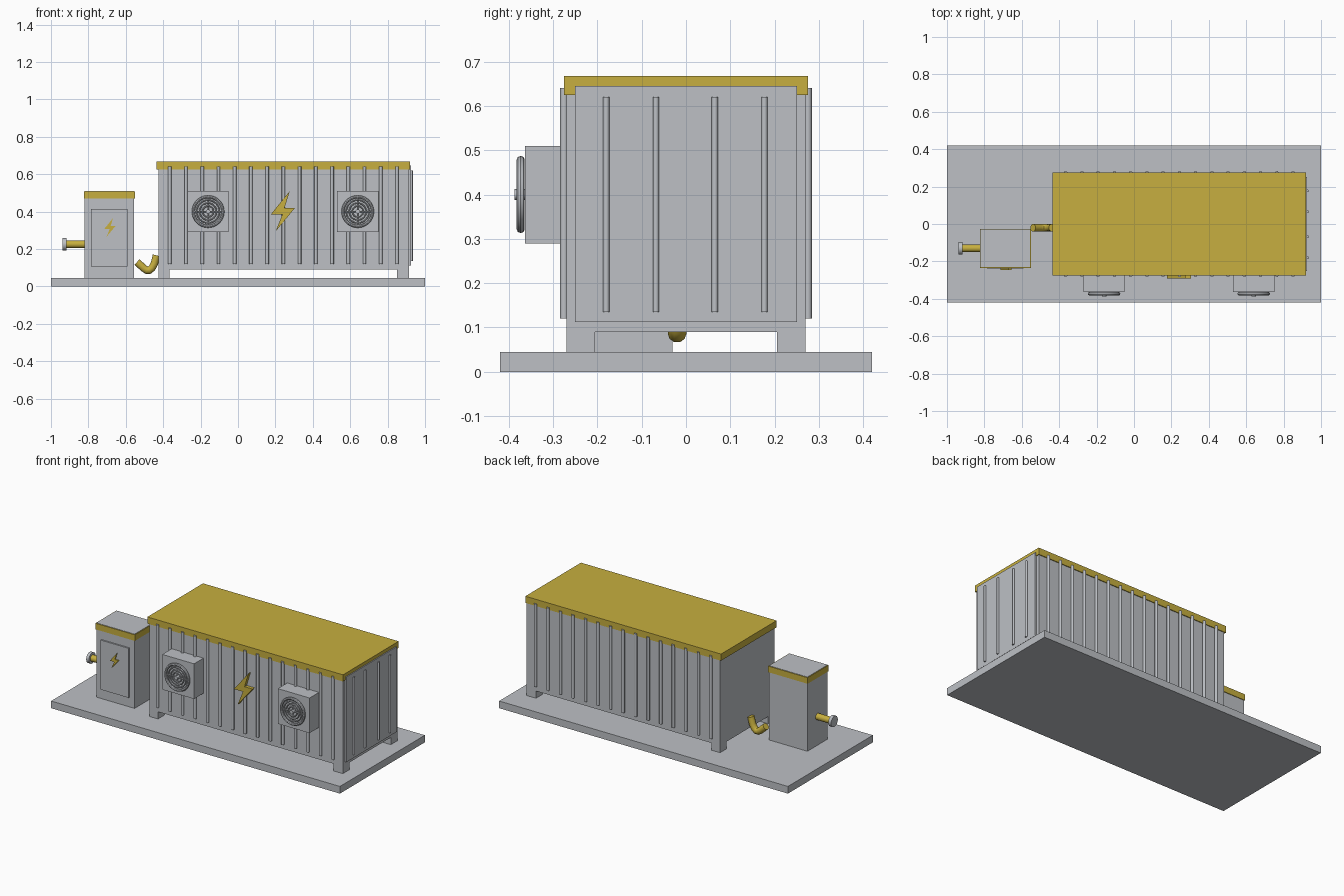
import bpy, bmesh, math
from mathutils import Vector

cube = bpy.data.objects.get("Cube")
if cube:
    bpy.data.objects.remove(cube, do_unlink=True)


def material(name, rgb):
    m = bpy.data.materials.new(name)
    m.use_nodes = True
    m.diffuse_color = (*rgb, 1)
    m.node_tree.nodes["Principled BSDF"].inputs["Base Color"].default_value = (*rgb, 1)
    return m


GREY = material("light_grey", (0.51, 0.53, 0.56))
YELLOW = material("mustard_yellow", (0.57, 0.43, 0.05))


def finish(name, bm, mat, smooth=False):
    bmesh.ops.recalc_face_normals(bm, faces=bm.faces)
    me = bpy.data.meshes.new(name)
    bm.to_mesh(me)
    bm.free()
    me.materials.append(mat)
    ob = bpy.data.objects.new(name, me)
    bpy.context.collection.objects.link(ob)
    if smooth:
        bpy.ops.object.select_all(action='DESELECT')
        bpy.context.view_layer.objects.active = ob
        ob.select_set(True)
        bpy.ops.object.shade_smooth_by_angle(angle=math.radians(40))
    return ob


def box(name, x, y, z, mat=GREY):
    """Box from its (min, max) extent on each axis."""
    bm = bmesh.new()
    bmesh.ops.create_cube(bm, size=1)
    for v in bm.verts:
        v.co = [lo + (c + 0.5) * (hi - lo) for c, (lo, hi) in zip(v.co, (x, y, z))]
    return finish(name, bm, mat)


def rod(name, a, b, r, mat=GREY, sides=16):
    """Cylinder between two points."""
    a, b = Vector(a), Vector(b)
    bm = bmesh.new()
    bmesh.ops.create_cone(bm, cap_ends=True, segments=sides, radius1=r, radius2=r,
                          depth=(b - a).length)
    rot = (b - a).to_track_quat('Z', 'Y')
    for v in bm.verts:
        v.co = rot @ v.co + (a + b) / 2
    return finish(name, bm, mat, True)


def ring(name, centre, radius, thick, deep, segs=40, sides=8):
    """Ring facing the front, with an oval section."""
    bm = bmesh.new()
    rows = []
    for i in range(segs):
        a = math.tau * i / segs
        row = []
        for j in range(sides):
            t = math.tau * j / sides
            r = radius + thick * math.cos(t)
            row.append(bm.verts.new(Vector(centre) + Vector(
                (r * math.cos(a), deep * math.sin(t), r * math.sin(a)))))
        rows.append(row)
    for i in range(segs):
        p, q = rows[i], rows[(i + 1) % segs]
        for j in range(sides):
            k = (j + 1) % sides
            bm.faces.new((p[j], q[j], q[k], p[k]))
    return finish(name, bm, GREY, True)


def bolt(name, x, z, height, y_front, y_back):
    """Lightning bolt plate, centred on x and z."""
    shape = [(0.17, 0.5), (-0.3, -0.08), (-0.01, -0.08),
             (-0.18, -0.5), (0.3, 0.08), (0.04, 0.08)]
    bm = bmesh.new()
    face = bm.faces.new([bm.verts.new((x + u * height, y_front, z + w * height))
                         for u, w in shape])
    out = bmesh.ops.extrude_face_region(bm, geom=[face])
    for v in out["geom"]:
        if isinstance(v, bmesh.types.BMVert):
            v.co.y = y_back
    return finish(name, bm, YELLOW)


# Ground slab
box("base_slab", (-1, 1), (-0.42, 0.42), (0, 0.045))

# Container body, roof, end panel and feet
box("container_body", (-0.425, 0.915), (-0.27, 0.27), (0.09, 0.645))
box("container_roof", (-0.435, 0.92), (-0.275, 0.275), (0.625, 0.667), YELLOW)
box("end_panel", (0.91, 0.926), (-0.25, 0.25), (0.112, 0.645))
for side, y in (("front", (-0.27, -0.205)), ("back", (0.205, 0.27))):
    box(side + "_right_foot", (-0.425, -0.365), y, (0.045, 0.09))
    box(side + "_left_foot", (0.85, 0.915), y, (0.045, 0.09))

# Wall ribs
for i in range(15):
    x = -0.365 + i * 0.0868
    for side, y in (("front", -0.275), ("back", 0.275)):
        rod(f"{side}_rib_{i + 1}", (x, y, 0.12), (x, y, 0.64), 0.009, sides=12)
for i, y in enumerate((-0.18, -0.068, 0.065, 0.177)):
    rod(f"end_rib_{i + 1}", (0.928, y, 0.135), (0.928, y, 0.62), 0.007, sides=12)

# Fan units
for side, x in (("right", -0.16), ("left", 0.64)):
    z = 0.4
    box(side + "_fan_housing", (x - 0.11, x + 0.11), (-0.363, -0.268), (z - 0.11, z + 0.11))
    ring(side + "_fan_rim", (x, -0.373, z), 0.079, 0.008, 0.009)
    for n, r in enumerate((0.061, 0.045, 0.029)):
        ring(f"{side}_fan_ring_{n + 1}", (x, -0.372, z), r, 0.004, 0.006)
    for n in range(2):
        d = Vector((math.cos(n * math.pi / 2), 0, math.sin(n * math.pi / 2))) * 0.078
        c = Vector((x, -0.371, z))
        rod(f"{side}_fan_spoke_{n + 1}", c - d, c + d, 0.004, sides=8)
    rod(side + "_fan_hub", (x, -0.36, z), (x, -0.387, z), 0.012)

bolt("container_bolt", 0.24, 0.402, 0.215, -0.291, -0.268)

# Control cabinet
box("cabinet_body", (-0.82, -0.555), (-0.23, -0.03), (0.045, 0.51))
box("cabinet_band", (-0.824, -0.551), (-0.234, -0.026), (0.47, 0.508), YELLOW)
box("cabinet_door", (-0.785, -0.59), (-0.239, -0.228), (0.105, 0.415))
bolt("cabinet_bolt", -0.685, 0.315, 0.1, -0.246, -0.238)

# Side pipe with flange
rod("side_pipe", (-0.92, -0.13, 0.225), (-0.815, -0.13, 0.225), 0.02, YELLOW)
rod("side_pipe_flange", (-0.937, -0.13, 0.225), (-0.918, -0.13, 0.225), 0.034)

# Bent pipe between cabinet and container
curve = bpy.data.curves.new("bent_pipe", 'CURVE')
curve.dimensions = '3D'
curve.bevel_depth = 0.021
curve.bevel_resolution = 3
curve.use_fill_caps = True
spline = curve.splines.new('POLY')
path = [(-0.54, 0.13), (-0.505, 0.098), (-0.488, 0.086), (-0.474, 0.086),
        (-0.46, 0.098), (-0.447, 0.122), (-0.436, 0.166)]
spline.points.add(len(path) - 1)
for p, (x, z) in zip(spline.points, path):
    p.co = (x, -0.02, z, 1)
curve.materials.append(YELLOW)
pipe = bpy.data.objects.new("bent_pipe", curve)
bpy.context.collection.objects.link(pipe)
